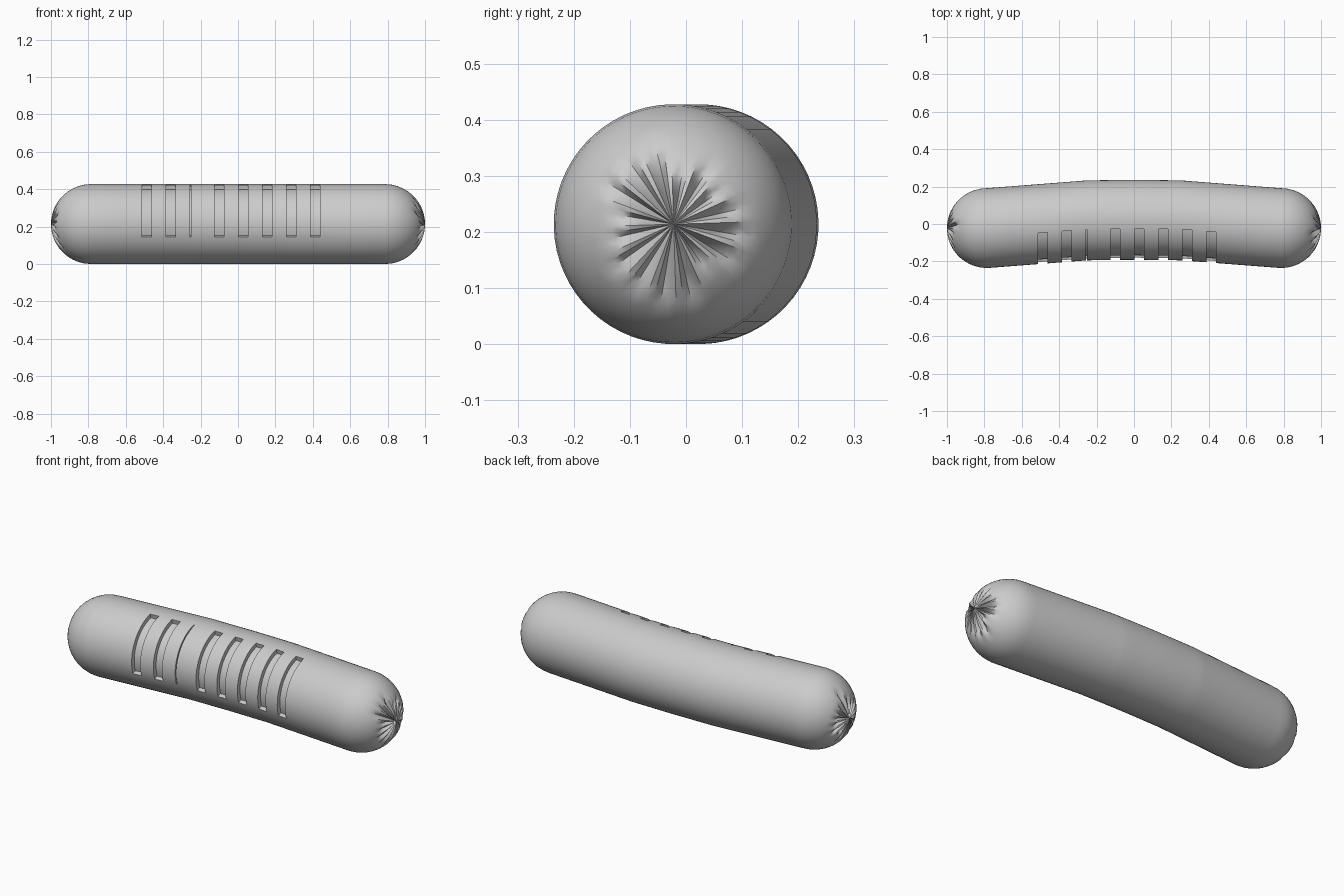
import bpy, bmesh, math, random

if "Cube" in bpy.data.objects:
    bpy.data.objects.remove(bpy.data.objects["Cube"])

random.seed(4)
R = 0.2137            # casing radius
SEGS = 64             # sides around
CAP_X = 0.785         # where the rounded ends begin
CAP_LEN = 1.0 - CAP_X
TURN = math.radians(13)   # upper end of every slot, measured from the top
SLOT_STEPS = 17
SLOT_DEPTH = 0.024
slots = [(-0.513 + i * 0.1287, -0.462 + i * 0.1287) for i in range(8)]
bend = [(0, 0.0225), (0.25, 0.0195), (CAP_X, -0.022), (1.01, -0.022)]


def centre_y(x):
    x = abs(x)
    for (x0, y0), (x1, y1) in zip(bend, bend[1:]):
        if x <= x1:
            return y0 + (y1 - y0) * (x - x0) / (x1 - x0)
    return bend[-1][1]


def pucker(r, k, lengths):
    # groove depth near the tied tip: 16 creases of uneven length
    reach = lengths[((k + 1) // 4) % 16]
    if r >= reach:
        return 0.0
    across = {0: 1.0, 1: 0.6, 2: 0.0, 3: 0.15}[k % 4]
    return 0.024 * across * min(1, r / 0.055) * min(1, (reach - r) / 0.05)


bm = bmesh.new()


def ring(x, radius=R, nx=0.0, lengths=None):
    verts = []
    for k in range(SEGS):
        a = TURN + k * 2 * math.pi / SEGS
        d = pucker(radius, k, lengths) if lengths else 0.0
        r = radius - d * math.sqrt(1 - nx * nx)
        verts.append(bm.verts.new((x - d * nx, centre_y(x) - r * math.sin(a),
                                   R + r * math.cos(a))))
    return verts


def cap(side):
    # rings from the tip outwards to the body
    lengths = [random.uniform(0.10, 0.165) for _ in range(16)]
    phis = [4, 8, 12, 16, 21, 26, 31, 36, 42, 48, 55, 63, 71, 80]
    rings = []
    for p in phis:
        p = math.radians(p)
        rings.append(ring(side * (CAP_X + CAP_LEN * math.cos(p)),
                          R * math.sin(p), side * math.cos(p), lengths))
    tip = bm.verts.new((side, centre_y(1), R))
    return tip, rings


# Casing: left cap, bent body, right cap
stations = sorted([-CAP_X, -0.65, -0.25, 0.6, 0.7, 0.25, CAP_X]
                  + [x for s in slots for x in s])
tip_l, left = cap(-1)
tip_r, right = cap(1)
rings = left + [ring(x) for x in stations] + right[::-1]
first = len(left)
grid = []
for a, b in zip(rings, rings[1:]):
    grid.append([bm.faces.new((a[k], a[(k + 1) % SEGS], b[(k + 1) % SEGS], b[k]))
                 for k in range(SEGS)])
for k in range(SEGS):
    n = (k + 1) % SEGS
    bm.faces.new((tip_l, rings[0][n], rings[0][k]))
    bm.faces.new((tip_r, rings[-1][k], rings[-1][n]))
bmesh.ops.recalc_face_normals(bm, faces=bm.faces)

# Grill slots: sink a strip of faces toward the centre line
for x0, x1 in slots:
    row = grid[first + stations.index(x0)]
    out = bmesh.ops.extrude_face_region(bm, geom=row[:SLOT_STEPS])
    for v in out["geom"]:
        if isinstance(v, bmesh.types.BMVert):
            cy, s = centre_y(v.co.x), 1 - SLOT_DEPTH / R
            v.co.y = cy + (v.co.y - cy) * s
            v.co.z = R + (v.co.z - R) * s
    stale = [f for f in row[:SLOT_STEPS] if f.is_valid]
    if stale:
        bmesh.ops.delete(bm, geom=stale, context='FACES')
bmesh.ops.recalc_face_normals(bm, faces=bm.faces)

mesh = bpy.data.meshes.new("sausage")
bm.to_mesh(mesh)
bm.free()
sausage = bpy.data.objects.new("sausage", mesh)
bpy.context.collection.objects.link(sausage)
bpy.context.view_layer.objects.active = sausage
sausage.select_set(True)
bpy.ops.object.shade_smooth_by_angle(angle=math.radians(35))
